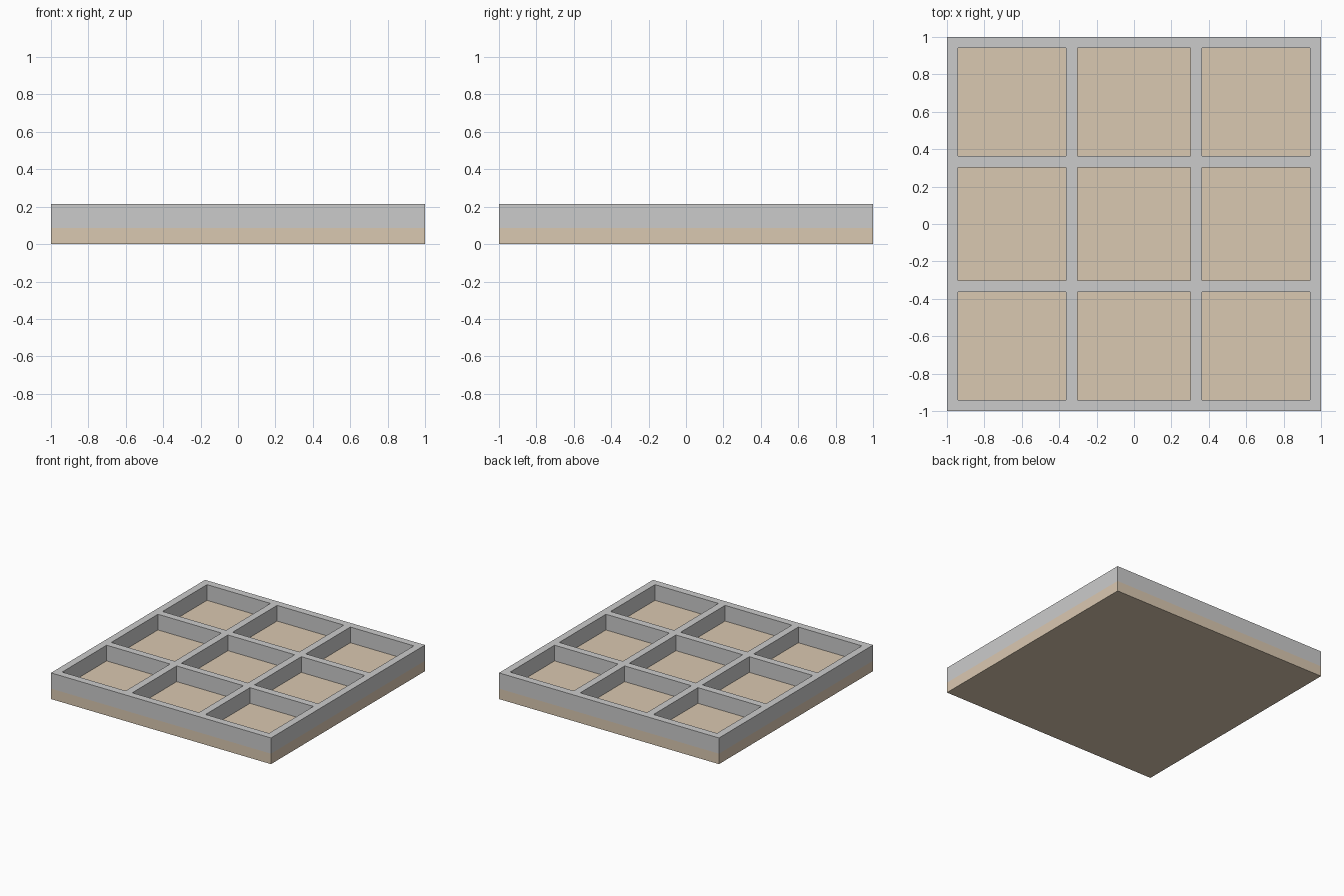
import bpy
import bmesh

if "Cube" in bpy.data.objects:
    bpy.data.objects.remove(bpy.data.objects["Cube"])

BASE_TOP = 0.086
TOP = 0.215
# wall edges along one axis: wall, cell, wall, cell, wall, cell, wall
EDGES = [-1, -0.94, -0.363, -0.303, 0.303, 0.363, 0.94, 1]


def finish(name, bm):
    bmesh.ops.recalc_face_normals(bm, faces=bm.faces)
    mesh = bpy.data.meshes.new(name)
    bm.to_mesh(mesh)
    bm.free()
    obj = bpy.data.objects.new(name, mesh)
    bpy.context.collection.objects.link(obj)
    return obj


# Tan base slab, visible as the floor of the compartments
bm = bmesh.new()
bmesh.ops.create_cube(bm, size=1)
for v in bm.verts:
    v.co.x *= 2
    v.co.y *= 2
    v.co.z = (v.co.z + 0.5) * BASE_TOP
base = finish("base_panel", bm)
tan = bpy.data.materials.new("tan_board")
tan.diffuse_color = (0.70, 0.58, 0.44, 1)
tan.use_nodes = True
tan.node_tree.nodes["Principled BSDF"].inputs["Base Color"].default_value = tan.diffuse_color
base.data.materials.append(tan)

# Grey lattice: flat wall footprint extruded upward
bm = bmesh.new()
n = len(EDGES)
grid = [[bm.verts.new((x, y, BASE_TOP)) for y in EDGES] for x in EDGES]
for i in range(n - 1):
    for j in range(n - 1):
        if i % 2 == 0 or j % 2 == 0:
            bm.faces.new((grid[i][j], grid[i + 1][j],
                          grid[i + 1][j + 1], grid[i][j + 1]))
footprint = bm.faces[:]
ext = bmesh.ops.extrude_face_region(bm, geom=footprint, use_keep_orig=True)
for v in ext["geom"]:
    if isinstance(v, bmesh.types.BMVert):
        v.co.z = TOP
finish("lattice_frame", bm)
